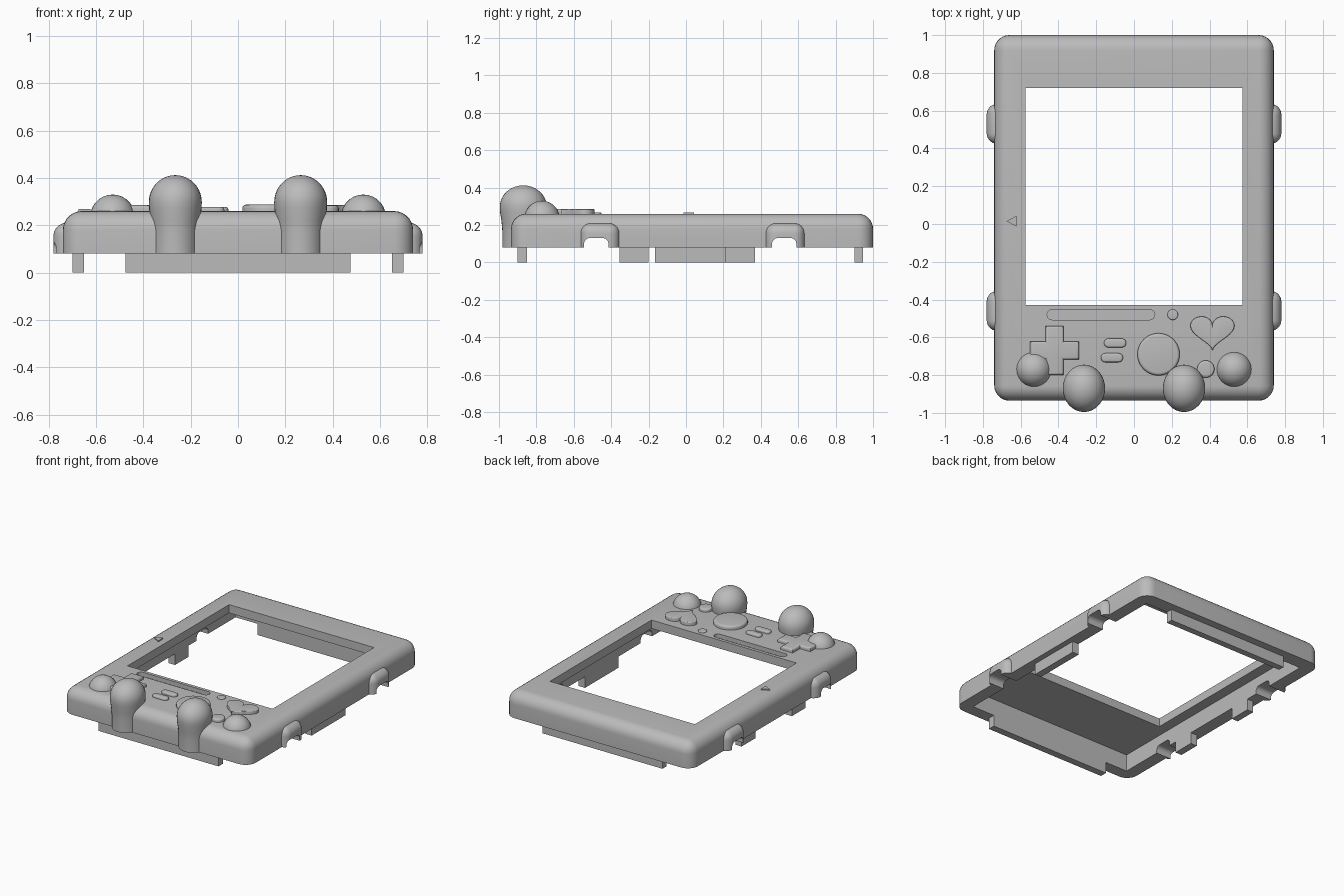
import bpy, bmesh, math
from mathutils import Matrix, Vector

cube = bpy.data.objects.get("Cube")
if cube:
    bpy.data.objects.remove(cube, do_unlink=True)

grey = bpy.data.materials.new("plain grey")
grey.use_nodes = True
grey.diffuse_color = (0.5, 0.5, 0.5, 1)
grey.node_tree.nodes["Principled BSDF"].inputs["Base Color"].default_value = (0.5, 0.5, 0.5, 1)

TOP, RIM, ROOF = 0.26, 0.08, 0.2   # face height, rim height, underside of the face


def link(name, bm):
    bmesh.ops.recalc_face_normals(bm, faces=bm.faces)
    mesh = bpy.data.meshes.new(name)
    bm.to_mesh(mesh)
    bm.free()
    mesh.materials.append(grey)
    ob = bpy.data.objects.new(name, mesh)
    bpy.context.collection.objects.link(ob)
    return ob


def box(name, lo, hi, bevel=0, keep=lambda e: True):
    """Box between two corners; chosen edges are rounded."""
    lo, hi = Vector(lo), Vector(hi)
    bm = bmesh.new()
    bmesh.ops.create_cube(bm, size=1, matrix=Matrix.Translation((lo + hi) / 2)
                          @ Matrix.Diagonal((*(hi - lo), 1)))
    if bevel:
        bmesh.ops.bevel(bm, geom=[e for e in bm.edges if keep(e)], offset=bevel,
                        segments=7, profile=0.5, affect='EDGES', clamp_overlap=True)
    return link(name, bm)


def prism(name, outline, z0, z1, bevel=0):
    """Extruded outline with a rounded top edge."""
    bm = bmesh.new()
    face = bm.faces.new([bm.verts.new((x, y, z0)) for x, y in outline])
    ext = bmesh.ops.extrude_face_region(bm, geom=[face])
    for v in ext["geom"]:
        if isinstance(v, bmesh.types.BMVert):
            v.co.z = z1
    if bevel:
        rim = [e for e in bm.edges if all(v.co.z == e.verts[0].co.z for v in e.verts)
               and abs(e.verts[0].co.z - z1) < 1e-5]
        bmesh.ops.bevel(bm, geom=rim, offset=bevel, segments=4, profile=0.5, affect='EDGES')
    return link(name, bm)


def pill(cx, cy, hx, r, steps=12):
    """Outline of a circle stretched sideways by hx."""
    pts = []
    for side, start in ((1, -90), (-1, 90)):
        for i in range(steps + (hx > 0)):
            a = math.radians(start + 180 * i / steps)
            pts.append((cx + side * hx + r * math.cos(a), cy + r * math.sin(a)))
    return pts


def vertical(e):
    return abs(e.verts[0].co.z - e.verts[1].co.z) > 0.01


def upper_or_vertical(e):
    return vertical(e) or e.verts[0].co.z > 0.1


# Cutters: space below the rim, hollow, screen opening, side ports, groove
floor_cut = box("floor_cutter", (-2, -2, -1), (2, 2, RIM))
hollow_cut = box("hollow_cutter", (-0.65, -0.85, -0.5), (0.65, 0.9, ROOF))
window_cut = box("window_cutter", (-0.575, -0.43, -0.6), (0.575, 0.72, 1))
port_cuts = [box("port_cutter", (-1.2, y - 0.065, -0.4), (1.2, y + 0.065, 0.13), 0.03,
                 lambda e: e.verts[0].co.z > 0 and abs(e.verts[0].co.x - e.verts[1].co.x) > 0.1)
             for y in (0.525, -0.48)]
groove_cut = prism("groove_cutter", pill(-0.175, -0.48, 0.258, 0.027), 0.23, 0.5)
cutters = [floor_cut, hollow_cut, window_cut, groove_cut] + port_cuts
for c in cutters:
    c.hide_render = True
    c.hide_set(True)


def cut(ob, *tools):
    for t in tools:
        m = ob.modifiers.new("cut", 'BOOLEAN')
        m.operation, m.solver, m.object = 'DIFFERENCE', 'EXACT', t
    return ob


# Main shell
cut(box("shell", (-0.74, -0.935, -0.2), (0.74, 1, TOP), 0.08, upper_or_vertical),
    floor_cut, hollow_cut, window_cut, groove_cut, *port_cuts)

# Locating ribs below the rim
for name, x0, x1, y0, y1 in (("front_rib", -0.475, 0.475, -0.9, -0.85),
                             ("back_rib", -0.475, 0.475, 0.9, 0.945),
                             ("left_rib", 0.65, 0.7, -0.165, 0.215),
                             ("right_rib_back", -0.7, -0.65, 0.215, 0.37),
                             ("right_rib_front", -0.7, -0.65, -0.355, -0.2)):
    box(name, (x0, y0, 0), (x1, y1, RIM + 0.005))

for s, side in ((1, "left"), (-1, "right")):
    # Hooded bumps around the ports
    for y, end in ((0.53, "back"), (-0.46, "front")):
        xs = sorted((s * 0.655, s * 0.78))
        cut(box(f"{side}_{end}_port_hood", (xs[0], y - 0.105, -0.1), (xs[1], y + 0.105, 0.21),
                0.055, upper_or_vertical), floor_cut, *port_cuts)

    # Arm wrapping round the front corner
    path = [(0.53, -0.77, 0.235), (0.64, -0.77, 0.237), (0.69, -0.745, 0.19),
            (0.695, -0.65, 0.135), (0.695, -0.56, 0.09), (0.695, -0.5, 0.05)]
    curve = bpy.data.curves.new(f"{side}_arm", 'CURVE')
    curve.dimensions, curve.bevel_depth, curve.bevel_resolution = '3D', 0.095, 6
    curve.resolution_u, curve.use_fill_caps = 8, True
    sp = curve.splines.new('BEZIER')
    sp.bezier_points.add(len(path) - 1)
    for p, (x, y, z) in zip(sp.bezier_points, path):
        p.co = (s * x, y, z)
        p.handle_left_type = p.handle_right_type = 'AUTO'
    arm = bpy.data.objects.new(f"{side}_arm", curve)
    bpy.context.collection.objects.link(arm)
    curve.materials.append(grey)
    bpy.ops.object.select_all(action='DESELECT')
    bpy.context.view_layer.objects.active = arm
    arm.select_set(True)
    bpy.ops.object.convert(target='MESH')
    cut(bpy.context.object, floor_cut, hollow_cut, *port_cuts)
    bm = bmesh.new()
    bmesh.ops.create_uvsphere(bm, u_segments=24, v_segments=14, radius=0.095,
                              matrix=Matrix.Translation((s * 0.53, -0.77, 0.235)))
    cut(link(f"{side}_hand", bm), hollow_cut)

    # Domed post on the front edge
    profile = [(0.1, 0), (0.1, 0.17), (0.104, 0.22), (0.111, 0.27)]
    profile += [(0.112 * math.cos(a), 0.298 + 0.114 * math.sin(a))
                for a in (math.radians(d) for d in range(0, 90, 9))]
    n, bm = 32, bmesh.new()
    rings = [[bm.verts.new((s * 0.265 + r * math.cos(i * math.tau / n),
                            -0.87 + 1.12 * r * math.sin(i * math.tau / n), z))
              for i in range(n)] for r, z in profile]
    for a, b in zip(rings, rings[1:]):
        for i in range(n):
            bm.faces.new((a[i], a[(i + 1) % n], b[(i + 1) % n], b[i]))
    tip = bm.verts.new((s * 0.265, -0.87, 0.412))
    for i in range(n):
        bm.faces.new((rings[-1][i], rings[-1][(i + 1) % n], tip))
    bm.faces.new(rings[0][::-1])
    cut(link(f"{side}_post", bm), floor_cut, hollow_cut)

# Buttons on the face
base = TOP - 0.01
a, b = 0.048, 0.13
cross = [(b, -a), (b, a), (a, a), (a, b), (-a, b), (-a, a),
         (-b, a), (-b, -a), (-a, -a), (-a, -b), (a, -b), (a, -a)]
prism("direction_pad", [(x - 0.42, y - 0.67) for x, y in cross], base, 0.285, 0.014)
prism("menu_button_upper", pill(-0.1, -0.63, 0.035, 0.024), base, 0.277, 0.01)
prism("menu_button_lower", pill(-0.117, -0.708, 0.035, 0.024), base, 0.277, 0.01)
prism("round_button", pill(0.13, -0.69, 0, 0.112, 20), base, 0.287, 0.015)
prism("small_button", pill(0.38, -0.768, 0, 0.046), base, 0.283, 0.012)
prism("indicator", pill(0.205, -0.48, 0, 0.028), base, 0.268, 0.006)
heart = []
for i in range(48):
    t = i * math.tau / 48
    heart.append((0.415 + 0.117 * math.sin(t) ** 3,
                  -0.563 + 0.0062 * (13 * math.cos(t) - 5 * math.cos(2 * t)
                                     - 2 * math.cos(3 * t) - math.cos(4 * t))))
prism("heart_button", heart, base, 0.285, 0.006)
prism("arrow_mark", [(-0.675, 0.015), (-0.623, -0.013), (-0.623, 0.043)], base, 0.268)

# Apply the cuts and smooth the rounded surfaces
bpy.context.view_layer.update()
bpy.ops.object.select_all(action='DESELECT')
for ob in bpy.context.collection.objects:
    if ob.type == 'MESH' and ob not in cutters and grey.name in ob.data.materials:
        ob.select_set(True)
        bpy.context.view_layer.objects.active = ob
bpy.ops.object.convert(target='MESH')
bpy.ops.object.shade_smooth_by_angle(angle=math.radians(32))
for c in cutters:
    bpy.data.objects.remove(c, do_unlink=True)
